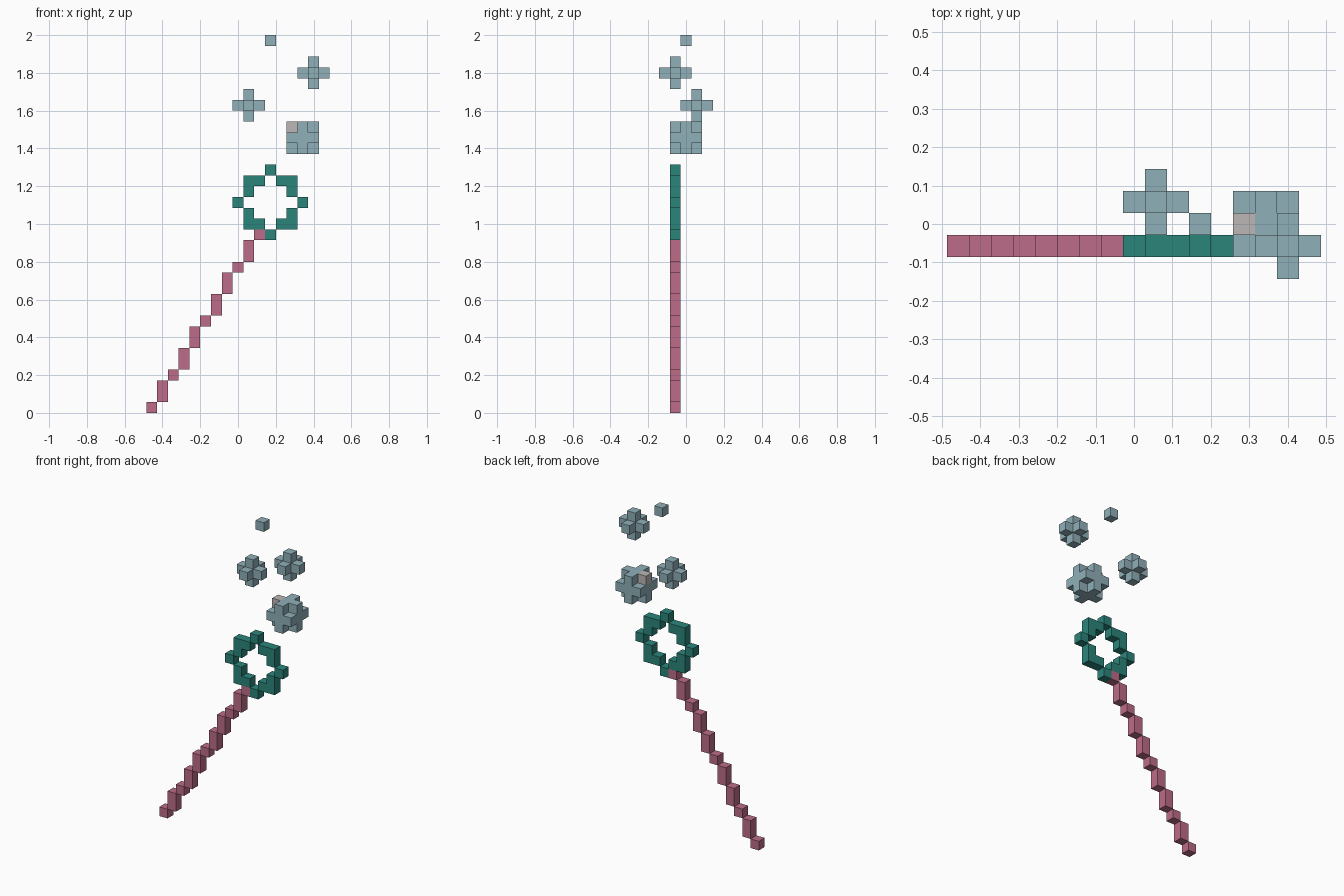
import bpy
import bmesh
from itertools import product
from mathutils import Vector

if "Cube" in bpy.data.objects:
    bpy.data.objects.remove(bpy.data.objects["Cube"])

V = 2 / 35  # edge length of one cube


def material(name, rgb):
    """Make a flat material from 0-255 display values."""
    mat = bpy.data.materials.new(name)
    lin = [((c / 255 + 0.055) / 1.055) ** 2.4 for c in rgb]
    mat.diffuse_color = (*lin, 1)
    mat.use_nodes = True
    mat.node_tree.nodes["Principled BSDF"].inputs["Base Color"].default_value = mat.diffuse_color
    return mat


pink = material("rose pink", (188, 108, 136))
teal = material("deep teal", (43, 133, 123))
blue = material("pale blue", (144, 176, 185))
grey = material("warm grey", (187, 183, 182))

AXES = [Vector(d) for d in ((1, 0, 0), (-1, 0, 0), (0, 1, 0),
                            (0, -1, 0), (0, 0, 1), (0, 0, -1))]


def ball(center, reach):
    """Cells of a 3x3x3 block whose offsets touch at most `reach` axes."""
    return {tuple(c + o for c, o in zip(center, off))
            for off in product((-1, 0, 1), repeat=3)
            if sum(map(abs, off)) <= reach}


# Handle: a staircase of one- and two-cube steps
handle, z = set(), 0
for x, height in enumerate((1, 2, 1, 2, 2, 1, 2, 2, 1, 2, 1)):
    handle |= {(x, 1, z + k) for k in range(height)}
    z += height

# Ring: one quarter mirrored both ways around its centre
quarter = [(3, 0), (2, 1), (2, 2), (1, 2), (0, 3)]
ring = {(11 + sx * x, 1, 19 + sz * k)
        for x, k in quarter for sx in (-1, 1) for sz in (-1, 1)}

# Bubbles: a rounded block, two crosses and a single cube
glint = {(13, 2, 26)}
parts = {
    "wand_handle": (handle, pink),
    "wand_ring": (ring, teal),
    "large_bubble": (ball((14, 2, 25), 2) - glint, blue),
    "large_bubble_glint": (glint, grey),
    "left_bubble": (ball((9, 3, 28), 1), blue),
    "right_bubble": (ball((15, 1, 31), 1), blue),
    "top_bubble": (ball((11, 2, 34), 0), blue),
}
filled = set().union(*(cells for cells, _ in parts.values()))


def build(name, cells, mat):
    """Build the exposed cube faces of one part."""
    bm = bmesh.new()
    for cell in sorted(cells):
        mid = Vector(cell) - Vector((8, 2, -0.5))
        for n in AXES:
            if tuple(int(a + b) for a, b in zip(cell, n)) in filled:
                continue
            u = Vector((n.y, n.z, n.x))
            w = n.cross(u)
            bm.faces.new([bm.verts.new((mid + (n + u * a + w * b) / 2) * V)
                          for a, b in ((-1, -1), (1, -1), (1, 1), (-1, 1))])
    bmesh.ops.remove_doubles(bm, verts=bm.verts, dist=V * 0.01)
    mesh = bpy.data.meshes.new(name)
    bm.to_mesh(mesh)
    bm.free()
    mesh.materials.append(mat)
    bpy.context.collection.objects.link(bpy.data.objects.new(name, mesh))


for name, (cells, mat) in parts.items():
    build(name, cells, mat)
